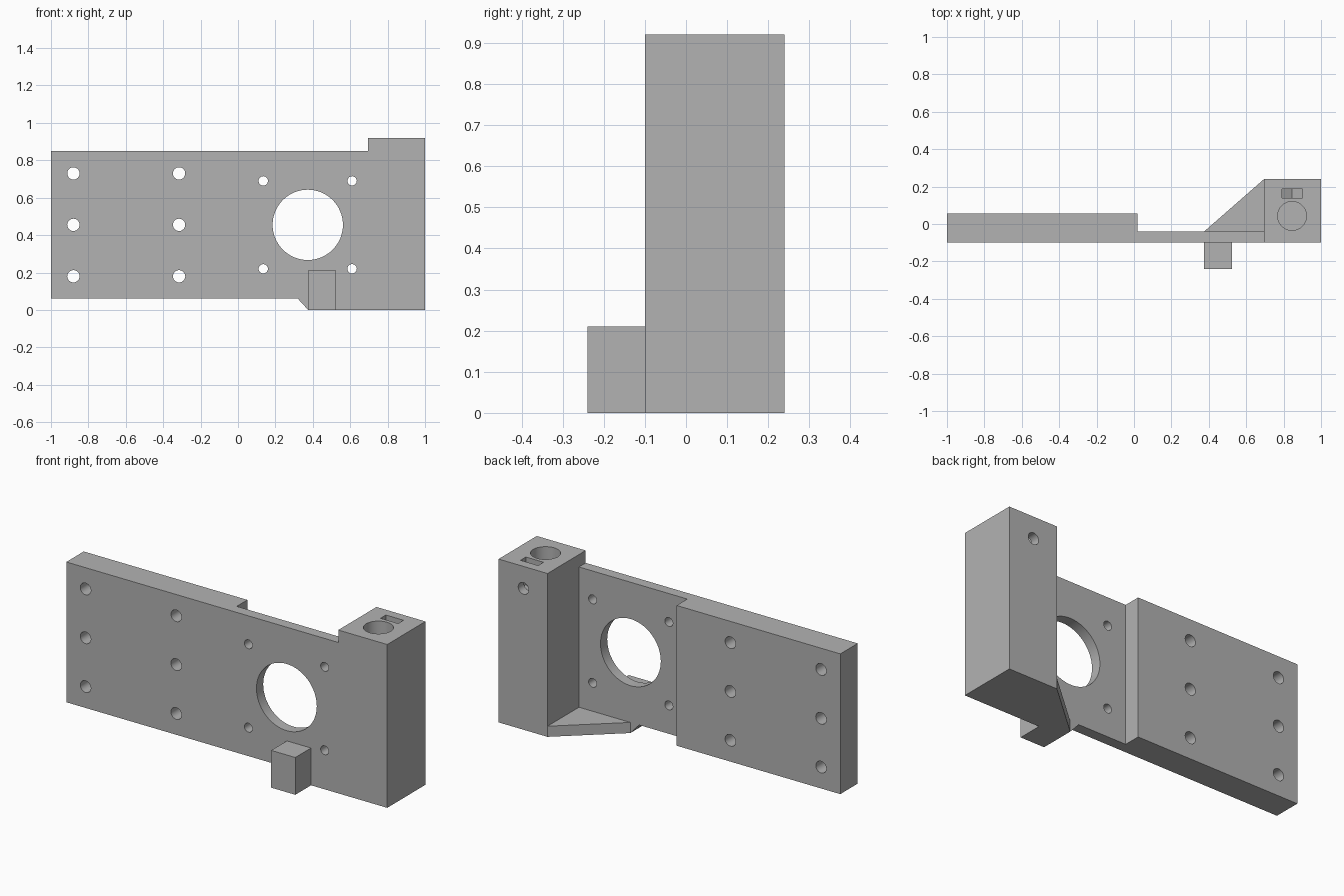
import bpy, bmesh, math
from mathutils import Matrix

cube = bpy.data.objects.get("Cube")
if cube:
    bpy.data.objects.remove(cube, do_unlink=True)

grey = bpy.data.materials.new("mid grey")
grey.use_nodes = True
colour = (0.448, 0.448, 0.448, 1)
grey.diffuse_color = colour
grey.node_tree.nodes["Principled BSDF"].inputs["Base Color"].default_value = colour


def finish(name, bm):
    bmesh.ops.recalc_face_normals(bm, faces=bm.faces)
    mesh = bpy.data.meshes.new(name)
    bm.to_mesh(mesh)
    bm.free()
    mesh.materials.append(grey)
    ob = bpy.data.objects.new(name, mesh)
    bpy.context.collection.objects.link(ob)
    return ob


def prism(name, outline, axis, lo, hi):
    """Extrude an outline along y (points are x, z) or z (points are x, y)."""
    bm = bmesh.new()
    place = (lambda a, b: (a, lo, b)) if axis == "y" else (lambda a, b: (a, b, lo))
    face = bm.faces.new([bm.verts.new(place(a, b)) for a, b in outline])
    new = bmesh.ops.extrude_face_region(bm, geom=[face])["geom"]
    d = hi - lo
    bmesh.ops.translate(bm, vec=(0, d, 0) if axis == "y" else (0, 0, d),
                        verts=[g for g in new if isinstance(g, bmesh.types.BMVert)])
    return finish(name, bm)


def box(name, x, y, z):
    return prism(name, [(x[0], y[0]), (x[1], y[0]), (x[1], y[1]), (x[0], y[1])], "z", *z)


def circle(cx, cy, r, n):
    return [(cx + r * math.cos(math.tau * i / n), cy + r * math.sin(math.tau * i / n))
            for i in range(n)]


def combine(target, tool, operation):
    mod = target.modifiers.new(operation, "BOOLEAN")
    mod.operation, mod.solver, mod.object = operation, "EXACT", tool
    bpy.context.view_layer.objects.active = target
    bpy.ops.object.modifier_apply(modifier=mod.name)
    bpy.data.objects.remove(tool, do_unlink=True)


FRONT, WEB, BACK = -0.10, -0.04, 0.24
BLOCK_X, ROD_X, BOLT_Z = 0.695, 0.845, 0.796

# Front slab with chamfered lower step and raised corner
bracket = prism("motor_bracket", [
    (-1, 0.06), (0.32, 0.06), (0.375, 0), (1, 0), (1, 0.92),
    (BLOCK_X, 0.92), (BLOCK_X, 0.85), (-1, 0.85)], "y", FRONT, WEB)

# Thick mounting pad, rod block, floor gusset and front peg
combine(bracket, box("mounting_pad", (-1, 0.02), (FRONT, 0.055), (0.06, 0.85)), "UNION")
combine(bracket, box("rod_block", (BLOCK_X, 1), (FRONT, BACK), (0, 0.92)), "UNION")
combine(bracket, prism("floor_gusset", [(0.375, WEB), (BLOCK_X, WEB), (BLOCK_X, BACK)],
                       "z", 0, 0.06), "UNION")
combine(bracket, box("front_peg", (0.375, 0.525), (-0.24, FRONT), (0, 0.21)), "UNION")

# Through holes: pad screws, motor screws, motor opening
holes = [(x, z, 0.033, 24) for x in (-0.88, -0.315) for z in (0.18, 0.455, 0.73)]
holes += [(x, z, 0.025, 24) for x in (0.135, 0.61) for z in (0.22, 0.69)]
holes.append((0.373, 0.455, 0.188, 64))
for x, z, r, n in holes:
    combine(bracket, prism("hole_cutter", circle(x, z, r, n), "y", -0.2, 0.1), "DIFFERENCE")

# Blind rod bore from the top and clamp bolt hole from the back
combine(bracket, prism("rod_cutter", circle(ROD_X, 0.043, 0.077, 48), "z", 0.06, 1), "DIFFERENCE")
combine(bracket, prism("bolt_cutter", circle(ROD_X, BOLT_Z, 0.033, 24), "y", 0.05, 0.3), "DIFFERENCE")

# Nut slot with a pointed hexagonal floor
w = 0.055
slot = [(ROD_X - w, 1), (ROD_X - w, BOLT_Z - w * 0.577),
        (ROD_X, BOLT_Z - w * 1.155), (ROD_X + w, BOLT_Z - w * 0.577), (ROD_X + w, 1)]
combine(bracket, prism("nut_cutter", slot, "y", 0.14, 0.188), "DIFFERENCE")

# Smooth bores, sharp corners
bpy.ops.object.select_all(action="DESELECT")
bracket.select_set(True)
bpy.context.view_layer.objects.active = bracket
bpy.ops.object.shade_smooth_by_angle(angle=math.radians(30))
